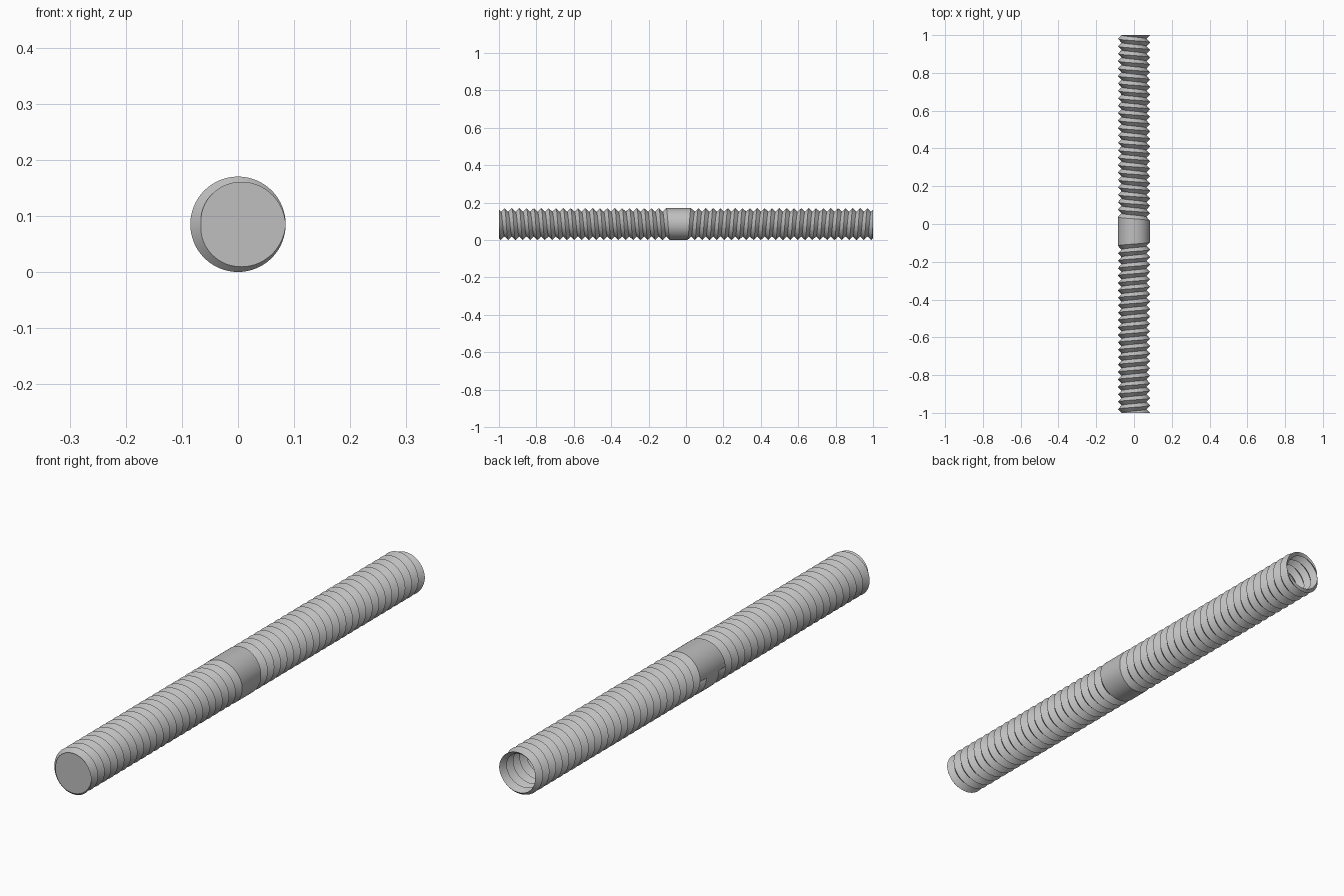
import bpy, bmesh, math

cube = bpy.data.objects.get("Cube")
if cube:
    bpy.data.objects.remove(cube, do_unlink=True)

CREST, ROOT = 0.085, 0.066      # outer and inner thread radius
PITCH = 0.0393
SEG = 64                        # steps per turn

steel = bpy.data.materials.new("grey_steel")
steel.use_nodes = True
grey = (0.52, 0.52, 0.52, 1)
steel.diffuse_color = grey
steel.node_tree.nodes["Principled BSDF"].inputs["Base Color"].default_value = grey

bm = bmesh.new()


def add_thread(side, turns):
    """Helical V thread from beyond one end inward; returns its last crest turn."""
    def point(k, radius, shift):
        a = 2 * math.pi * k / SEG
        y = -1 - 1.5 * PITCH + PITCH * (k / SEG + shift)
        return bm.verts.new((-radius * math.cos(a), -side * y,
                             CREST + radius * math.sin(a)))

    last = turns * SEG
    crest = [point(k, CREST, 0) for k in range(last + SEG + 1)]
    root = [point(k, ROOT, 0.5) for k in range(last + 1)]
    for k in range(last):
        bm.faces.new((crest[k], crest[k + 1], root[k + 1], root[k]))
        bm.faces.new((root[k], root[k + 1], crest[k + SEG + 1], crest[k + SEG]))
    # wall where the groove runs out at the collar
    bm.faces.new((crest[last], root[last], crest[last + SEG]))
    return crest[last:]


# opposite-handed threads meeting at a plain collar
front_row = add_thread(-1, 24)
back_row = add_thread(1, 26)
for j in range(SEG):
    bm.faces.new((front_row[j], front_row[j + 1], back_row[j + 1], back_row[j]))

# trim both ends square
for side in (-1, 1):
    bmesh.ops.bisect_plane(bm, geom=bm.verts[:] + bm.edges[:] + bm.faces[:],
                           dist=1e-6, plane_co=(0, side, 0),
                           plane_no=(0, side, 0), clear_outer=True)

# closed front end; the back end stays open
rim = [v for v in bm.verts if abs(v.co.y + 1) < 1e-5]
rim.sort(key=lambda v: math.atan2(v.co.z - CREST, v.co.x))
bm.faces.new(rim)
bmesh.ops.recalc_face_normals(bm, faces=bm.faces[:])

mesh = bpy.data.meshes.new("threaded_rod")
bm.to_mesh(mesh)
bm.free()
mesh.materials.append(steel)
rod = bpy.data.objects.new("threaded_rod", mesh)
bpy.context.collection.objects.link(rod)

bpy.ops.object.select_all(action='DESELECT')
rod.select_set(True)
bpy.context.view_layer.objects.active = rod
bpy.ops.object.shade_smooth_by_angle(angle=math.radians(30))
